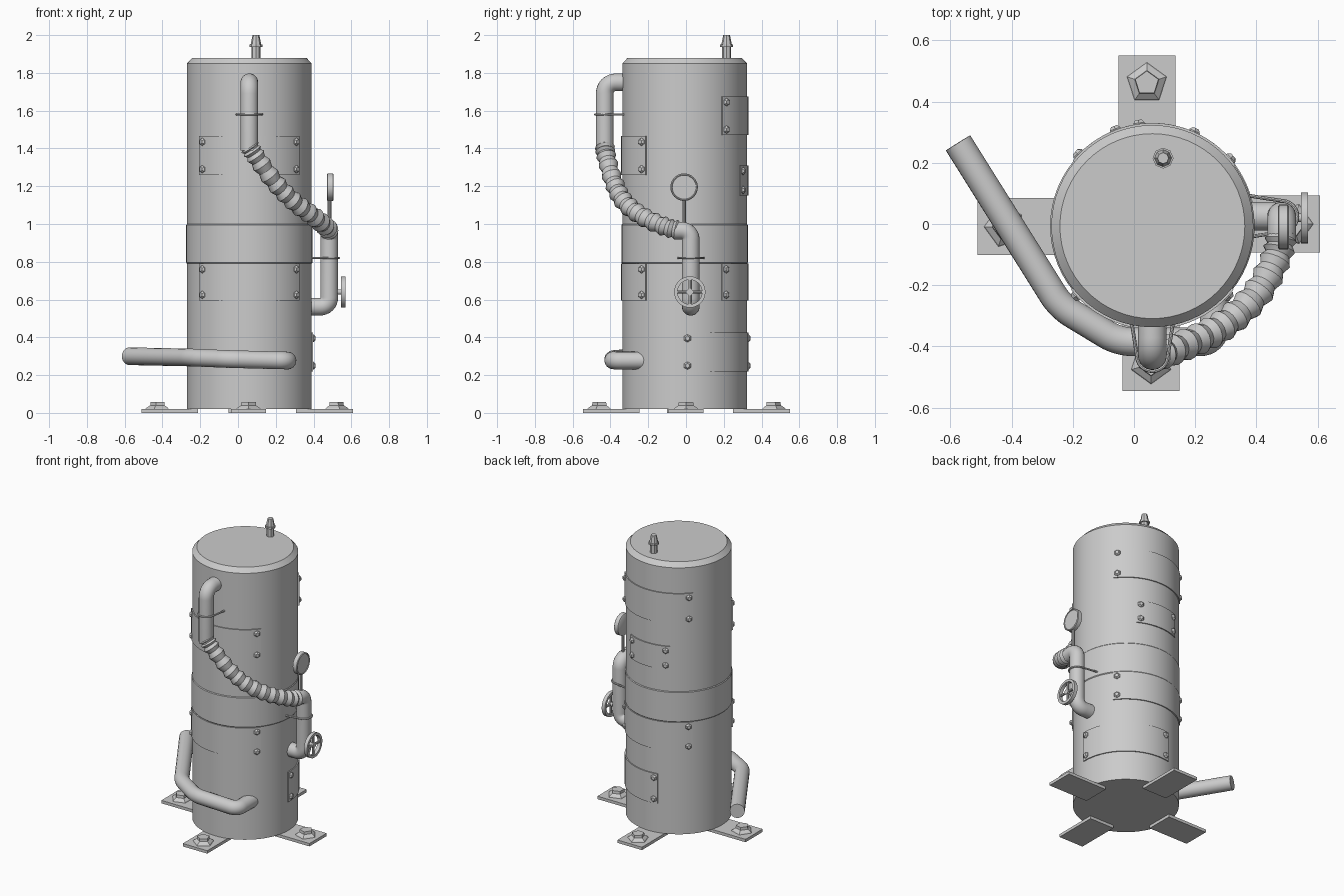
import bpy, bmesh, math
from mathutils import Vector, Matrix

if "Cube" in bpy.data.objects:
    bpy.data.objects.remove(bpy.data.objects["Cube"])

CX, CY, R = 0.06, -0.007, 0.33      # tank axis and radius


def finish(name, bm, smooth=True, mat=Matrix()):
    bmesh.ops.transform(bm, matrix=mat, verts=bm.verts)
    bmesh.ops.recalc_face_normals(bm, faces=bm.faces)
    me = bpy.data.meshes.new(name)
    bm.to_mesh(me)
    bm.free()
    ob = bpy.data.objects.new(name, me)
    bpy.context.collection.objects.link(ob)
    if smooth:
        bpy.ops.object.select_all(action='DESELECT')
        ob.select_set(True)
        bpy.context.view_layer.objects.active = ob
        bpy.ops.object.shade_smooth_by_angle(angle=math.radians(32))
    return ob


def lathe(name, profile, n, mat=Matrix(), smooth=True):
    """Revolve (radius, z) points around local z and cap both ends."""
    bm = bmesh.new()
    rings = [[bm.verts.new((r * math.cos(2 * math.pi * i / n), r * math.sin(2 * math.pi * i / n), z))
              for i in range(n)] for r, z in profile]
    for a, b in zip(rings, rings[1:]):
        for i in range(n):
            bm.faces.new((a[i], a[(i + 1) % n], b[(i + 1) % n], b[i]))
    bm.faces.new(rings[0])
    bm.faces.new(rings[-1])
    return finish(name, bm, smooth, mat)


def tube(name, pts, radii, n=20):
    """Sweep a circle along points, carrying the frame from point to point."""
    pts = [Vector(p) for p in pts]
    if not isinstance(radii, list):
        radii = [radii] * len(pts)
    bm = bmesh.new()
    rings, side = [], None
    for k, p in enumerate(pts):
        a = (p - pts[k - 1]).normalized() if k else Vector()
        b = (pts[k + 1] - p).normalized() if k < len(pts) - 1 else Vector()
        t = (a + b).normalized()
        side = t.orthogonal() if side is None else side - t * side.dot(t)
        side.normalize()
        up = t.cross(side)
        rings.append([bm.verts.new(p + radii[k] * (side * math.cos(2 * math.pi * i / n) +
                                                   up * math.sin(2 * math.pi * i / n))) for i in range(n)])
    for a, b in zip(rings, rings[1:]):
        for i in range(n):
            bm.faces.new((a[i], a[(i + 1) % n], b[(i + 1) % n], b[i]))
    bm.faces.new(rings[0])
    bm.faces.new(rings[-1])
    return finish(name, bm)


def rounded(pts, rad, steps=8):
    """Round the inner corners of a path."""
    pts = [Vector(p) for p in pts]
    out = [pts[0]]
    for a, p, b in zip(pts, pts[1:], pts[2:]):
        s, e = p + (a - p).normalized() * rad, p + (b - p).normalized() * rad
        for i in range(steps + 1):
            t = i / steps
            w = 0.8 * 2 * t * (1 - t)          # rational weight, close to an arc
            d = (1 - t) ** 2 + w + t * t
            out.append((s * (1 - t) ** 2 + p * w + e * t * t) / d)
    return out + [pts[-1]]


def spline(pts, per):
    """Catmull-Rom samples through points."""
    p = [Vector(q) for q in pts]
    p = [2 * p[0] - p[1]] + p + [2 * p[-1] - p[-2]]
    out = []
    for k in range(1, len(p) - 2):
        a, b, c, d = p[k - 1:k + 3]
        for i in range(per):
            t = i / per
            out.append(0.5 * (2 * b + (c - a) * t + (2 * a - 5 * b + 4 * c - d) * t * t
                              + (3 * b - a - 3 * c + d) * t ** 3))
    return out + [p[-2]]


def facing(loc, azimuth):
    """Matrix putting local z along the horizontal direction azimuth (degrees)."""
    return (Matrix.Translation(loc) @ Matrix.Rotation(math.radians(azimuth), 4, 'Z')
            @ Matrix.Rotation(math.pi / 2, 4, 'Y'))


def on_tank(az, r, z):
    a = math.radians(az)
    return Vector((CX + r * math.cos(a), CY + r * math.sin(a), z))


# tank with chamfered lid, and the slightly raised middle band
AXIS = Matrix.Translation((CX, CY, 0))
lathe("tank", [(R, 0.02), (R, 1.85), (R - 0.028, 1.88)], 64, AXIS)
lathe("middle_band", [(R, 0.79), (R + 0.004, 0.795), (R + 0.004, 0.995), (R, 1.0)], 64, AXIS)


# curved repair panels with corner bolts
def panel(name, az, half, z0, z1):
    bm = bmesh.new()
    n = 24
    rows = []
    for i in range(n + 1):
        a = az - half + 2 * half * i / n
        rows.append([bm.verts.new(on_tank(a, r, z)) for r, z in
                     ((R - 0.01, z0), (R + 0.007, z0), (R + 0.007, z1), (R - 0.01, z1))])
    for a, b in zip(rows, rows[1:]):
        for i in range(4):
            bm.faces.new((a[i], a[(i + 1) % 4], b[(i + 1) % 4], b[i]))
    bm.faces.new(rows[0])
    bm.faces.new(rows[-1])
    finish(name, bm)
    for s in (-1, 1):
        for z in (z0 + 0.03, z1 - 0.03):
            a = az + s * (half - 4.5)
            lathe(name + "_bolt", [(0.021, 0), (0.021, 0.007), (0.012, 0.017)], 6,
                  facing(on_tank(a, R + 0.003, z), a), False)


for name, az, half, z0, z1 in (("front_upper_panel", -90, 52, 1.26, 1.465),
                               ("front_lower_panel", -90, 52, 0.595, 0.79),
                               ("back_upper_panel", 88.5, 52, 1.47, 1.675),
                               ("back_small_panel", 88.5, 27, 1.15, 1.31),
                               ("back_middle_panel", 88, 52, 0.595, 0.79),
                               ("back_lower_panel", 50, 52, 0.22, 0.425)):
    panel(name, az, half, z0, z1)

# feet: flat plates with five-sided anchor bolts
for name, x, y, along_x in (("front_foot", 0.055, -0.395, False), ("back_foot", 0.043, 0.4, False),
                            ("left_foot", -0.362, -0.008, True), ("right_foot", 0.458, 0.0, True)):
    bm = bmesh.new()
    bmesh.ops.create_cube(bm, size=1)
    size = (0.3, 0.186, 0.02) if along_x else (0.186, 0.3, 0.02)
    finish(name, bm, False, Matrix.Translation((x, y, 0.01)) @ Matrix.Diagonal((*size, 1)))
    out = math.atan2(y, x - 0.05)
    d = Vector((math.cos(out), math.sin(out), 0)) * 0.06
    spin = math.pi / 2 if name == "back_foot" else -math.pi / 2 if name == "front_foot" else \
        math.pi if name == "left_foot" else 0
    lathe(name + "_anchor", [(0.068, 0.02), (0.064, 0.026), (0.042, 0.04), (0.04, 0.058)], 5,
          Matrix.Translation(Vector((x, y, 0)) + d) @ Matrix.Rotation(spin, 4, 'Z'), False)

# relief nozzle on the lid
lathe("relief_nozzle", [(0.024, 1.87), (0.024, 1.938), (0.034, 1.938), (0.034, 1.95),
                        (0.028, 1.95), (0.018, 2.0)], 8, Matrix.Translation((0.095, 0.215, 0)), False)

# pipes
PR = 0.047
tube("front_pipe", rounded([(0.06, -0.25, 1.75), (0.06, -0.43, 1.75), (0.06, -0.43, 1.39)], 0.06), PR)
tube("side_pipe", rounded([(0.33, 0.025, 0.562), (0.483, 0.025, 0.562), (0.483, 0.025, 0.965),
                           (0.483, -0.06, 0.965)], 0.05), PR)
tube("bottom_pipe", rounded([(-0.575, 0.265, 0.3), (-0.24, -0.27, 0.293), (-0.05, -0.385, 0.285),
                             (0.262, -0.385, 0.277), (0.262, -0.2, 0.277)], 0.045), PR)

# ribbed flexible hose
path = spline([(0.06, -0.43, 1.41), (0.10, -0.42, 1.35), (0.2, -0.38, 1.215), (0.3, -0.325, 1.115),
               (0.4, -0.23, 1.04), (0.465, -0.11, 0.985), (0.483, -0.03, 0.965)], 10)
tube("flexible_hose", path, [PR + 0.006 * math.sin(2 * math.pi * i / 4) for i in range(len(path))], 16)

# wire clamps holding the pipes to the tank
for name, c, az in (("front_clamp", (0.06, -0.43, 1.58), -90), ("side_clamp", (0.483, 0.025, 0.82), 0)):
    a = math.radians(az)
    out, side = Vector((math.cos(a), math.sin(a), 0)), Vector((-math.sin(a), math.cos(a), 0))
    arc = [(0.051 * math.cos(math.pi * i / 12), 0.051 * math.sin(math.pi * i / 12)) for i in range(13)]
    outline = [(0.068, -0.11), (0.06, -0.06)] + arc + [(-0.06, -0.06), (-0.068, -0.11)]
    tube(name, [Vector(c) + side * u + out * v for u, v in outline], 0.006, 8)

# pressure gauge
lathe("gauge_stem", [(0.01, 0.99), (0.01, 1.14)], 10, Matrix.Translation((0.485, -0.01, 0)))
lathe("gauge", [(0.066, -0.018), (0.073, -0.014), (0.073, 0.014), (0.068, 0.018), (0.065, 0.018),
                (0.063, 0.014)], 32, facing((0.488, -0.01, 1.195), 0))

# valve handwheel
WC = Vector((0.557, 0.02, 0.64))
ring = [(0.065 + 0.018 * t, h) for t, h in ((0, -0.012), (1, -0.012), (1, 0.012), (0, 0.012), (0, -0.012))]
bm = bmesh.new()
loops = [[bm.verts.new((r * math.cos(math.pi * i / 16), r * math.sin(math.pi * i / 16), z))
          for i in range(32)] for r, z in ring[:4]]
for k in range(4):
    for i in range(32):
        a, b, j = loops[k], loops[(k + 1) % 4], (i + 1) % 32
        bm.faces.new((a[i], a[j], b[j], b[i]))
finish("handwheel_rim", bm, True, facing(WC, 0))
for d in (Vector((0, 0.07, 0)), Vector((0, 0, 0.07))):
    tube("handwheel_spoke", [WC - d, WC + d], 0.008, 8)
lathe("handwheel_stem", [(0.014, -0.05), (0.014, 0.0), (0.018, 0.0), (0.018, 0.01)], 12, facing(WC, 0))
